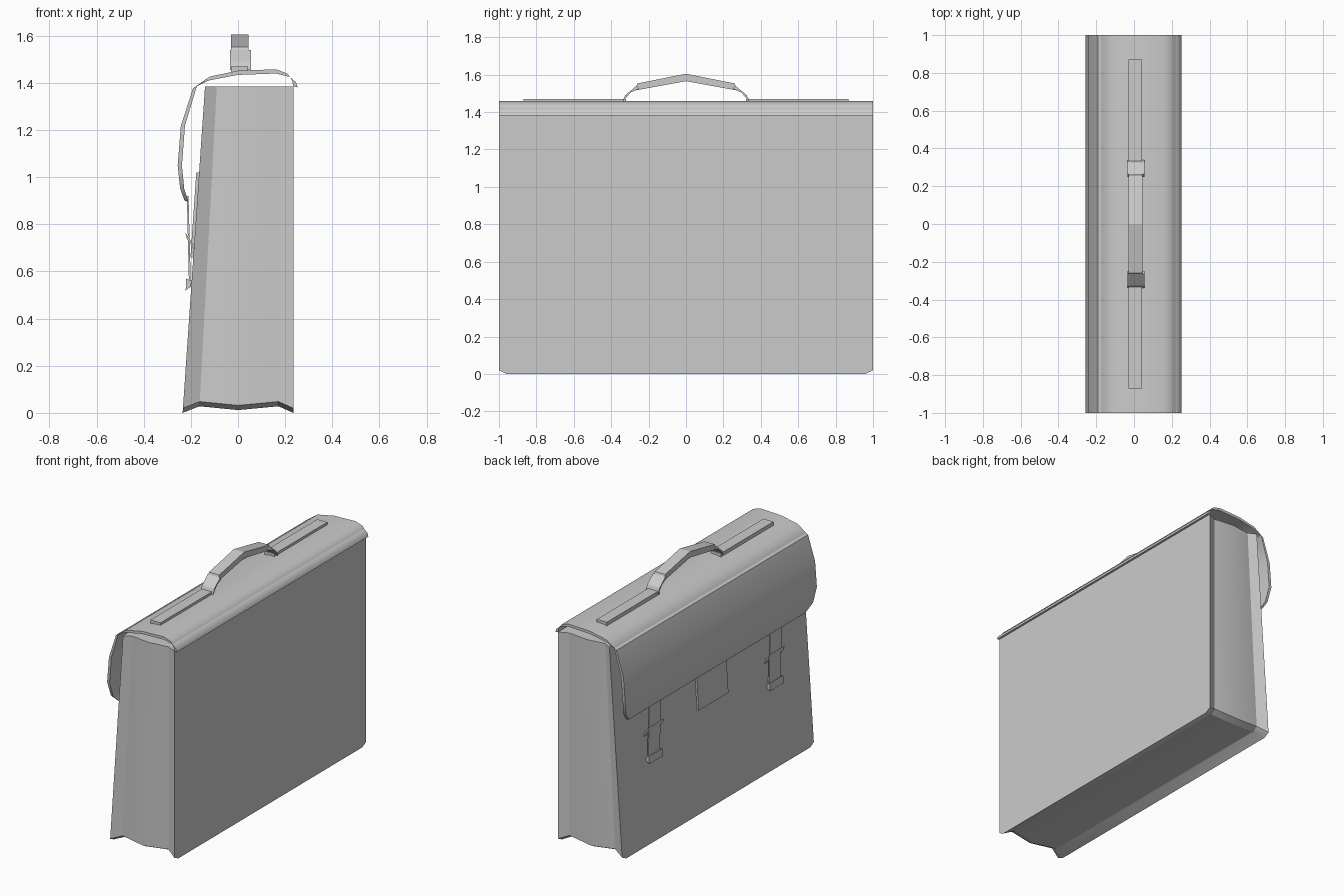
import bpy, bmesh, math
from mathutils import Vector

cube = bpy.data.objects.get("Cube")
if cube:
    bpy.data.objects.remove(cube, do_unlink=True)

leather = bpy.data.materials.new("grey leather")
leather.use_nodes = True
grey = (0.6, 0.6, 0.6, 1)
leather.diffuse_color = grey
leather.node_tree.nodes["Principled BSDF"].inputs["Base Color"].default_value = grey


def finish(name, bm, smooth=None):
    """Turn a bmesh into a named object, optionally smooth shaded."""
    bmesh.ops.recalc_face_normals(bm, faces=bm.faces)
    mesh = bpy.data.meshes.new(name)
    bm.to_mesh(mesh)
    bm.free()
    mesh.materials.append(leather)
    obj = bpy.data.objects.new(name, mesh)
    bpy.context.collection.objects.link(obj)
    if smooth:
        bpy.ops.object.select_all(action='DESELECT')
        obj.select_set(True)
        bpy.context.view_layer.objects.active = obj
        bpy.ops.object.shade_smooth_by_angle(angle=math.radians(smooth))
    return obj


def loft(rings, bm, closed=True):
    """Skin a list of equal-length closed rings and cap both ends."""
    loops = [[bm.verts.new(p) for p in ring] for ring in rings]
    n = len(loops[0])
    for a, b in zip(loops, loops[1:]):
        for i in range(n):
            j = (i + 1) % n
            bm.faces.new((a[i], a[j], b[j], b[i]))
    bm.faces.new(loops[0])
    bm.faces.new(loops[-1])


def extrude(name, outline, axis, lo, hi):
    """Extrude an (x, z) outline along y, or a (y, z) outline along x."""
    bm = bmesh.new()
    rings = []
    for t in (lo, hi):
        rings.append([(t, a, z) if axis == 'x' else (a, t, z) for a, z in outline])
    loft(rings, bm)
    return finish(name, bm)


TOP = 1.385


def front_x(z):
    """Outer surface of the leaning front panel."""
    return -0.235 + 0.095 * z / TOP


# Body: two panels joined by a folded gusset around the sides and bottom
# each station: x at bottom, x at top, inset from the panel edge
stations = [(-0.235, -0.14, 0), (-0.165, -0.09, 0.028), (0, 0.035, 0.012),
            (0.172, 0.172, 0.028), (0.235, 0.235, 0)]
bm = bmesh.new()
rings = []
for x0, x1, d in stations:
    half = [(1 - d, TOP), (1 - d, 0.02 + d), (0.96 - d, d)]
    outline = half + [(-y, z) for y, z in reversed(half)]
    rings.append([(x0 + (x1 - x0) * z / TOP, y, z) for y, z in outline])
loft(rings, bm)
finish("case_body", bm, 25)

# Flap: bent sheet from the back panel, over the top and down the front
bend = [(0.235, TOP), (0.23, 1.41), (0.21, 1.44), (0.16, 1.458), (0, 1.452),
        (-0.12, 1.427), (-0.175, 1.385), (-0.225, 1.22), (-0.238, 1.05),
        (-0.228, 0.95), (-0.21, 0.895)]
bm = bmesh.new()
rings = []
for i, (x, z) in enumerate(bend):
    a, b = Vector(bend[max(i - 1, 0)]), Vector(bend[min(i + 1, len(bend) - 1)])
    t = (b - a).normalized()
    ix, iz = x - t.y * -0.018, z + t.x * 0.018
    w = {len(bend) - 1: 0.92, len(bend) - 2: 0.975}.get(i, 1)
    rings.append([(x, w, z), (x, -w, z), (ix, -w, iz), (ix, w, iz)])
loft(rings, bm)
finish("flap", bm, 40)

# Lock plate on the front panel
lock = [(front_x(z) - d, z) for z, d in ((0.66, 0), (1.02, 0), (1.02, 0.012), (0.66, 0.012))]
extrude("lock_plate", lock, 'y', -0.155, 0.155)

# Front straps with a slanted loop and an end clasp
for side, name in ((1, "left"), (-1, "right")):
    y = 0.63 * side
    extrude(name + "_strap", [(-0.217, 0.92), (-0.21, 0.92), (-0.2, 0.54), (-0.208, 0.54)],
            'y', y - 0.06, y + 0.06)
    extrude(name + "_strap_loop", [(-0.223, 0.765), (-0.187, 0.71), (-0.187, 0.695), (-0.218, 0.74)],
            'y', y - 0.08, y + 0.08)
    extrude(name + "_strap_clasp", [(-0.22, 0.57), (-0.197, 0.56), (-0.2, 0.535), (-0.222, 0.52)],
            'y', y - 0.07, y + 0.07)

# Handle: top strips, connecting rings and a bent grip
for side, name in ((1, "front"), (-1, "back")):
    s = -side
    extrude(name + "_top_strip",
            [(s * y, z) for y, z in ((0.32, 1.44), (0.87, 1.44), (0.87, 1.47), (0.32, 1.47))],
            'x', -0.03, 0.043)
    extrude(name + "_handle_ring",
            [(s * y, z) for y, z in ((0.34, 1.455), (0.325, 1.49), (0.265, 1.54),
                                     (0.25, 1.525), (0.295, 1.505))],
            'x', -0.035, 0.055)
extrude("handle_grip", [(-0.275, 1.515), (0, 1.565), (0.275, 1.515),
                        (0.26, 1.553), (0, 1.605), (-0.26, 1.553)], 'x', -0.03, 0.045)
